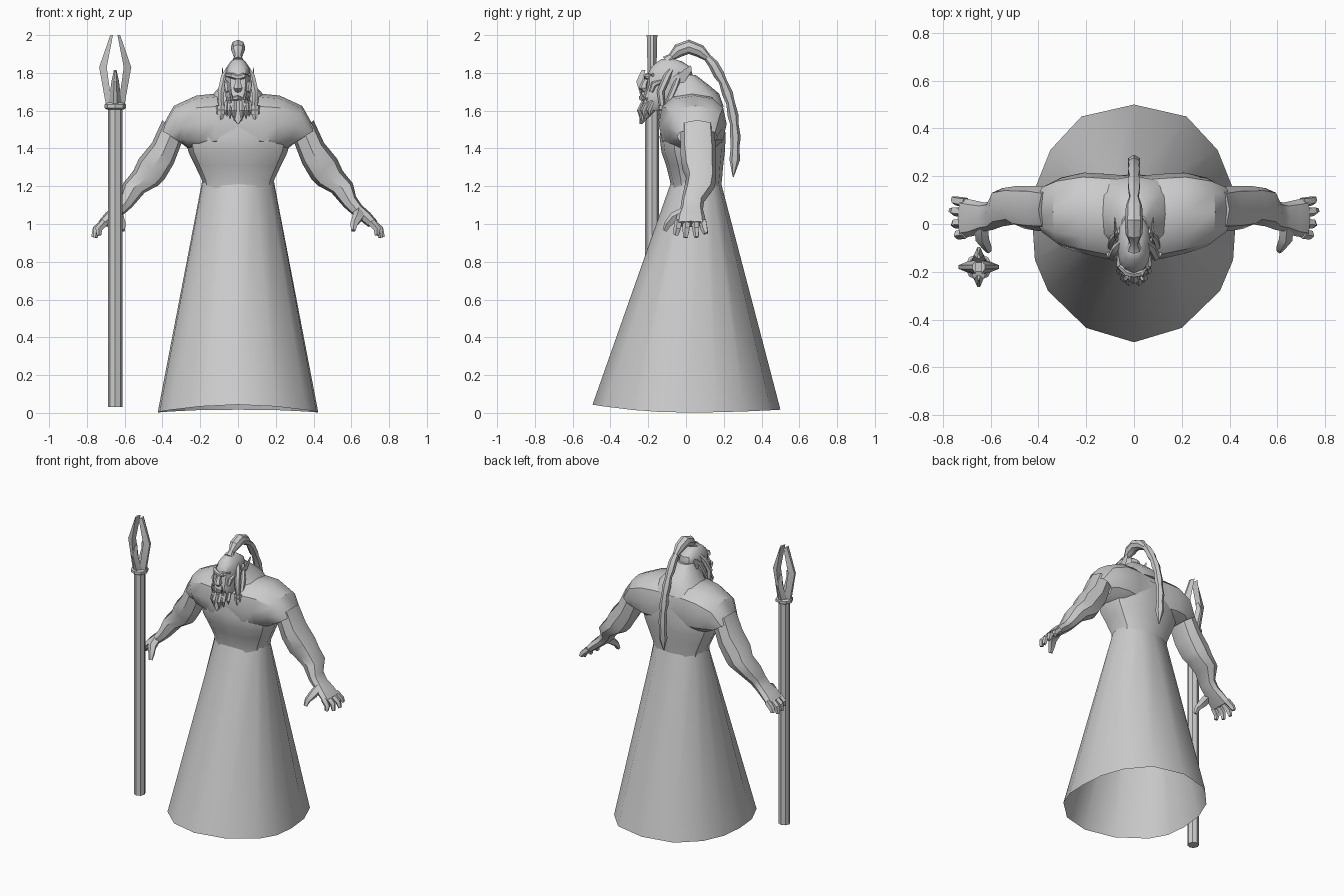
import bpy, bmesh
from math import sin, cos, pi, radians, copysign
from mathutils import Vector, Matrix


def loft(name, rings, caps=True, mirror=False, angle=35):
    """Skin a list of equal-length point rings."""
    bm = bmesh.new()
    rows = [[bm.verts.new(p) for p in r] for r in rings]
    n = len(rows[0])
    for a, b in zip(rows, rows[1:]):
        for i in range(n):
            j = (i + 1) % n
            bm.faces.new((a[i], a[j], b[j], b[i]))
    if caps:
        bm.faces.new(rows[0])
        bm.faces.new(rows[-1])
    bmesh.ops.recalc_face_normals(bm, faces=bm.faces)
    me = bpy.data.meshes.new(name)
    bm.to_mesh(me)
    bm.free()
    me.shade_smooth()
    me.set_sharp_from_angle(angle=radians(angle))
    ob = bpy.data.objects.new(name, me)
    bpy.context.collection.objects.link(ob)
    if mirror:
        ob.modifiers.new("mirror", "MIRROR")
    return ob


def section(a, b, y0, y1, n=12, p=0.8):
    """Rounded ring spanning a-b in the xz plane and y0-y1 in depth."""
    out = []
    for i in range(n):
        t = 2 * pi * i / n
        c, s = [copysign(abs(v) ** p, v) for v in (cos(t), sin(t))]
        out.append(((a[0] + b[0]) / 2 + c * (a[0] - b[0]) / 2,
                    (y0 + y1) / 2 + s * (y1 - y0) / 2,
                    (a[1] + b[1]) / 2 + c * (a[1] - b[1]) / 2))
    return out


def level(z, w, y0, y1, n=12, p=0.8):
    return section((w, z), (-w, z), y0, y1, n, p)


def tube(name, path, radii, n=6, mirror=False):
    """Round tube following a path with a radius at each point."""
    pts = [Vector(p) for p in path]
    rings = []
    for i, p in enumerate(pts):
        d = (pts[min(i + 1, len(pts) - 1)] - pts[max(i - 1, 0)]).normalized()
        u = d.cross(Vector((1, 0, 0)) if abs(d.x) < 0.8 else Vector((0, 1, 0))).normalized()
        v = d.cross(u)
        rings.append([p + radii[i] * (u * cos(2 * pi * k / n) + v * sin(2 * pi * k / n))
                      for k in range(n)])
    return loft(name, rings, True, mirror)


# Robe skirt: open flared cone
half = [(0, -.495), (.2, -.435), (.36, -.28), (.415, -.15), (.425, 0),
        (.41, .16), (.35, .31), (.22, .45), (0, .5)]
hem = half + [(-x, y) for x, y in half[-2:0:-1]]
loft("robe_skirt", [
    [(x, y, .002 + (.17 if y < 0 else .06) * y * y) for x, y in hem],
    [(x * .45, y * .266 + .052, 1.22) for x, y in hem]], caps=False)

# Torso and short-sleeved shoulders
loft("torso", [level(1.19, .185, -.08, .185), level(1.23, .19, -.085, .19),
               level(1.31, .228, -.105, .197), level(1.38, .262, -.13, .205),
               level(1.46, .28, -.14, .21), level(1.58, .25, -.12, .2)], caps=False)
sh = [((0, 1.68), (0, 1.39), -.135, .2), ((.12, 1.69), (.12, 1.37), -.145, .21),
      ((.22, 1.68), (.2, 1.38), -.125, .215), ((.34, 1.625), (.265, 1.40), -.095, .195),
      ((.41, 1.50), (.295, 1.425), -.045, .165)]
left = [((-a[0], a[1]), (-b[0], b[1]), c, d) for a, b, c, d in sh[:0:-1]]
loft("shoulders", [section(*s) for s in left + sh], caps=False)
loft("neck", [level(1.62, .18, -.11, .2), level(1.69, .13, -.1, .175),
              level(1.74, .085, -.09, .115), level(1.79, .055, -.09, .05)])

# Arms and palms
arm = [((.40, 1.55), (.29, 1.45), -.03, .15), ((.455, 1.43), (.34, 1.32), -.03, .16),
       ((.525, 1.345), (.39, 1.235), -.02, .16), ((.555, 1.28), (.42, 1.205), 0, .16),
       ((.608, 1.215), (.495, 1.165), -.01, .15), ((.625, 1.145), (.56, 1.09), -.025, .095),
       ((.655, 1.10), (.60, 1.055), -.03, .09), ((.70, 1.06), (.645, 1.02), -.05, .10),
       ((.738, 1.015), (.69, .985), -.058, .108)]
loft("arm", [section(*s, n=8) for s in arm], mirror=True)

# Fingers and thumb
for i, (y0, x1, y1, z1) in enumerate([(-.04, .735, -.052, .94), (.005, .755, -.002, .928),
                                      (.05, .765, .056, .93), (.09, .755, .105, .95)]):
    tube("finger_%d" % i, [(.705, y0, 1.01), ((.74 + x1) / 2, (y0 + y1) / 2, .972), (x1, y1, z1)],
         [.022, .02, .013], 5, True)
tube("thumb", [(.64, -.01, 1.06), (.635, -.06, 1.035), (.615, -.095, 1.0), (.61, -.112, .965)],
     [.03, .03, .021, .013], 5, True)

# Head with brow, nose, jaw and tusks
loft("head", [level(1.6, .035, -.215, -.13), level(1.64, .06, -.232, -.07),
              level(1.68, .066, -.225, -.01), level(1.735, .067, -.207, .02),
              level(1.79, .07, -.205, .035), level(1.83, .06, -.185, .025),
              level(1.86, .04, -.15, -.02), level(1.873, .02, -.13, -.06)])
tube("brow", [(-.062, -.175, 1.79), (-.03, -.205, 1.785), (0, -.21, 1.775),
              (.03, -.205, 1.785), (.062, -.175, 1.79)], [.01, .016, .014, .016, .01])
tube("nose", [(0, -.2, 1.785), (0, -.22, 1.745), (0, -.226, 1.72), (0, -.215, 1.705)],
     [.01, .018, .026, .016])
tube("lower_lip", [(-.045, -.205, 1.66), (0, -.238, 1.668), (.045, -.205, 1.66)],
     [.01, .014, .01])
tube("tusk", [(.032, -.225, 1.66), (.04, -.24, 1.69), (.038, -.236, 1.715)],
     [.009, .007, .002], 5, True)
tube("cheek", [(.055, -.185, 1.70), (.058, -.17, 1.74), (.062, -.13, 1.755)],
     [.012, .018, .01], 6, True)
loft("ear", [section((.074, 1.775), (.056, 1.70), -.10, -.05, 6, 1),
             section((.085, 1.80), (.072, 1.725), -.055, -.01, 6, 1),
             section((.082, 1.84), (.078, 1.80), .015, .03, 6, 1)], mirror=True)

# Beard: a tuft plus hanging locks
loft("beard", [level(1.64, .06, -.235, -.14, 8), level(1.59, .045, -.245, -.17, 8),
               level(1.53, .006, -.245, -.23, 8)])
for i, (x, y, z) in enumerate([(.02, -.238, 1.545), (.042, -.22, 1.555), (.058, -.19, 1.57)]):
    tube("beard_lock_%d" % i, [(x, y + .015, 1.65), (x * 1.05, y - .008, 1.6), (x, y, z)],
         [.012, .014, .002], 5, True)

# Side hair strands, beads and braids
tube("temple_hair", [(.045, -.07, 1.83), (.072, -.10, 1.78), (.09, -.135, 1.70), (.088, -.125, 1.62)],
     [.012, .02, .02, .016], 6, True)
tube("rear_hair", [(.06, -.03, 1.80), (.085, -.06, 1.72), (.095, -.09, 1.65), (.09, -.11, 1.6)],
     [.012, .017, .017, .013], 6, True)
for i, z in enumerate((1.617, 1.59)):
    tube("braid_bead_%d" % i, [(.09, -.12, z + .01), (.09, -.12, z - .01)], [.028, .028], 8, True)
tube("side_braid", [(.09, -.12, 1.6), (.092, -.12, 1.56), (.094, -.115, 1.545), (.096, -.112, 1.51),
                    (.096, -.11, 1.495), (.096, -.108, 1.465), (.095, -.105, 1.44)],
     [.02, .023, .018, .024, .017, .021, .006], 6, True)

# Topknot and long back braid
tube("topknot", [(0, -.10, 1.86), (0, -.075, 1.885), (0, -.04, 1.918), (0, .015, 1.938),
                 (0, .075, 1.915), (0, .115, 1.88)], [.034, .02, .036, .038, .034, .02], 8)
tube("back_braid", [(0, .11, 1.885), (0, .145, 1.845), (0, .175, 1.79), (0, .195, 1.755),
                    (0, .22, 1.69), (0, .235, 1.645), (0, .25, 1.57), (0, .256, 1.53),
                    (0, .262, 1.46), (0, .26, 1.41), (0, .258, 1.34), (0, .25, 1.25)],
     [.02, .027, .029, .022, .029, .023, .029, .022, .028, .023, .028, .003], 6)

# Staff shaft and collar
SX, SY = -.65, -.18
tube("staff_shaft", [(SX, SY, .03), (SX, SY, 1.63)], [.038, .038], 8)
tube("staff_collar", [(SX, SY, z) for z in (1.607, 1.614, 1.632, 1.642)],
     [.046, .057, .057, .046], 8)

# Four staff blades: two long at the sides, two short front and back
long_blade = [(1.635, .018, .05, .03), (1.83, .045, .085, .024), (2.0, .012, .026, .028)]
short_blade = [(1.635, .018, .048, .035), (1.755, .05, .083, .02), (1.815, .035, .055, .007)]
for k in range(4):
    m = Matrix.Translation((SX, SY, 0)) @ Matrix.Rotation(k * pi / 2, 4, "Z")
    rings = [[m @ Vector(p) for p in ((a, -t, z), (b, -t * .3, z), (b, t * .3, z), (a, t, z))]
             for z, a, b, t in (short_blade if k % 2 else long_blade)]
    loft("staff_blade_%d" % k, rings)
